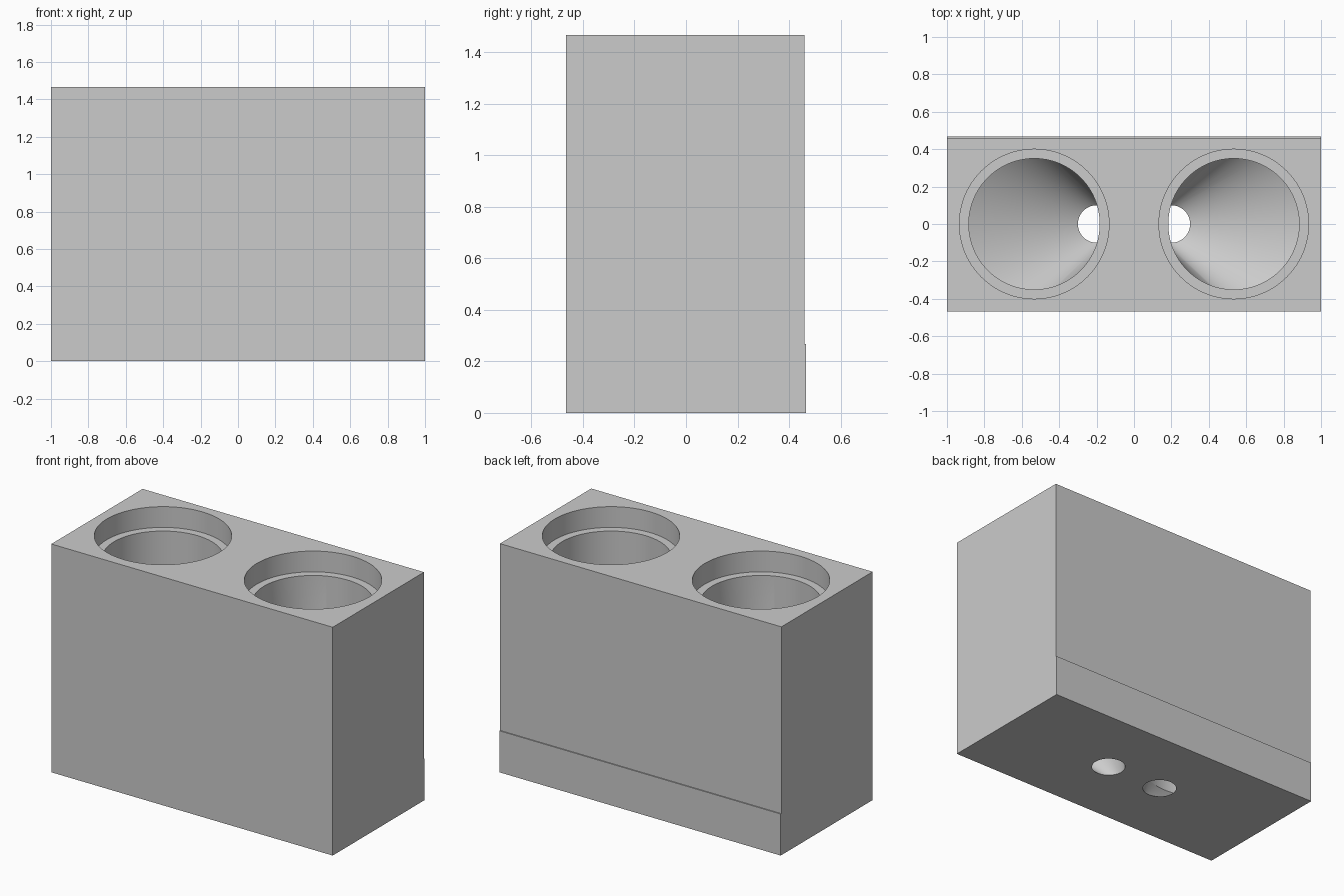
import bpy, bmesh, math

if "Cube" in bpy.data.objects:
    bpy.data.objects.remove(bpy.data.objects["Cube"])

grey = bpy.data.materials.new("plain grey")
grey.diffuse_color = (0.6, 0.6, 0.6, 1)
grey.use_nodes = True
grey.node_tree.nodes["Principled BSDF"].inputs["Base Color"].default_value = grey.diffuse_color

W, D, H = 1.0, 0.4667, 1.4667      # half width, half depth, height
BASE_H, STEP = 0.2667, 0.0067      # rear base band height and its lip
SEG = 96


def make_object(name, bm):
    bmesh.ops.recalc_face_normals(bm, faces=bm.faces)
    mesh = bpy.data.meshes.new(name)
    bm.to_mesh(mesh)
    bm.free()
    obj = bpy.data.objects.new(name, mesh)
    bpy.context.collection.objects.link(obj)
    mesh.materials.append(grey)
    return obj


def bore_cutter(name, side):
    """Stack of rings: skewed funnel, straight bore, wide counterbore."""
    rings = [(0.1375, 0.0531, -0.05),      # funnel carried on below the floor
             (0.5333, 0.35, BASE_H),       # funnel top
             (0.5333, 0.35, 1.3333),       # straight bore
             (0.5333, 0.40, 1.3333),       # ledge
             (0.5333, 0.40, H + 0.1)]
    bm = bmesh.new()
    loops = []
    for cx, r, z in rings:
        loops.append([bm.verts.new((side * cx + r * math.cos(a), r * math.sin(a), z))
                      for a in (2 * math.pi * i / SEG for i in range(SEG))])
    for lo, hi in zip(loops, loops[1:]):
        for i in range(SEG):
            j = (i + 1) % SEG
            bm.faces.new((lo[i], lo[j], hi[j], hi[i]))
    bm.faces.new(loops[0][::-1])
    bm.faces.new(loops[-1])
    obj = make_object(name, bm)
    obj.hide_render = True
    return obj


# Block: side profile with a shallow step at the back, extruded across x
profile = [(-D, 0), (D, 0), (D, BASE_H), (D - STEP, BASE_H), (D - STEP, H), (-D, H)]
bm = bmesh.new()
face = bm.faces.new([bm.verts.new((-W, y, z)) for y, z in profile])
ext = bmesh.ops.extrude_face_region(bm, geom=[face])
bmesh.ops.translate(bm, vec=(2 * W, 0, 0),
                    verts=[g for g in ext["geom"] if isinstance(g, bmesh.types.BMVert)])
block = make_object("block", bm)

# Two mirrored bores
cutters = [bore_cutter("left_bore_cutter", -1), bore_cutter("right_bore_cutter", 1)]
bpy.context.view_layer.objects.active = block
block.select_set(True)
for cutter in cutters:
    mod = block.modifiers.new("bore", 'BOOLEAN')
    mod.operation = 'DIFFERENCE'
    mod.solver = 'EXACT'
    mod.object = cutter
    bpy.ops.object.modifier_apply(modifier=mod.name)
for cutter in cutters:
    bpy.data.objects.remove(cutter)

# Smooth bore walls, crisp rims
bpy.ops.object.select_all(action='DESELECT')
block.select_set(True)
bpy.ops.object.shade_smooth_by_angle(angle=math.radians(25))
